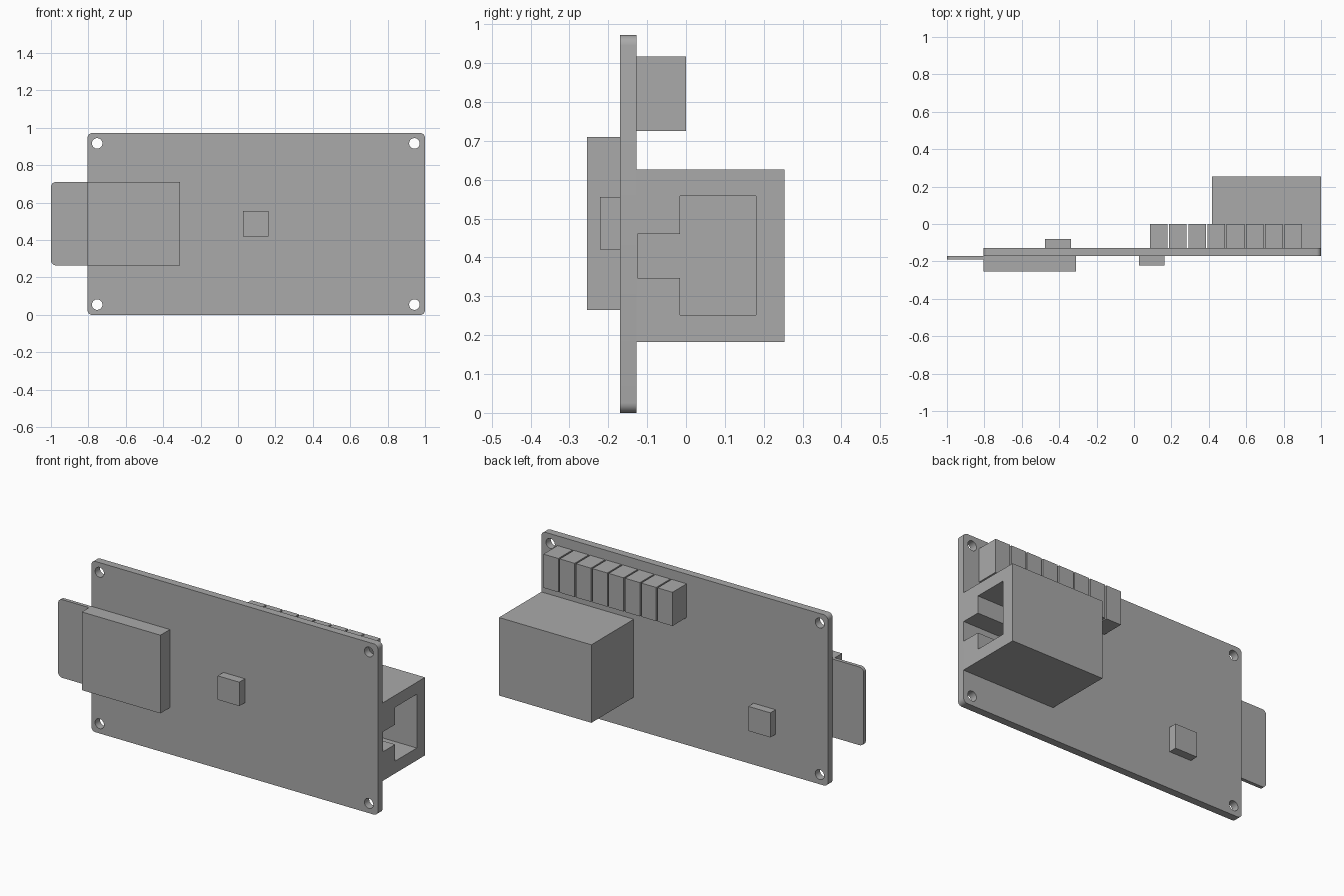
import bpy, bmesh
from mathutils import Matrix, Vector

cube = bpy.data.objects.get("Cube")
if cube:
    bpy.data.objects.remove(cube, do_unlink=True)

GREY = (0.4, 0.4, 0.4, 1)
grey = bpy.data.materials.new("plain grey")
grey.use_nodes = True
grey.diffuse_color = GREY
grey.node_tree.nodes["Principled BSDF"].inputs["Base Color"].default_value = GREY

FRONT, BACK = -0.17, -0.127      # the two board surfaces
TOP = 0.972


def finish(name, bm):
    bmesh.ops.recalc_face_normals(bm, faces=bm.faces[:])
    mesh = bpy.data.meshes.new(name)
    bm.to_mesh(mesh)
    bm.free()
    mesh.materials.append(grey)
    obj = bpy.data.objects.new(name, mesh)
    bpy.context.collection.objects.link(obj)
    return obj


def box(name, x, y, z, radius=0, rounded=lambda x: True):
    """Box between limits; chosen edges running along y can be rounded."""
    bm = bmesh.new()
    size = Vector((x[1] - x[0], y[1] - y[0], z[1] - z[0]))
    mid = Vector((sum(x), sum(y), sum(z))) / 2
    bmesh.ops.create_cube(bm, size=1, matrix=Matrix.LocRotScale(mid, None, size))
    if radius:
        edges = [e for e in bm.edges
                 if abs(e.verts[0].co.y - e.verts[1].co.y) > size.y / 2 and rounded(e.verts[0].co.x)]
        bmesh.ops.bevel(bm, geom=edges, offset=radius, segments=6, profile=0.5, affect='EDGES')
    return finish(name, bm)


def cut(obj, cutter):
    """Subtract the cutter, bake the result and discard the cutter."""
    mod = obj.modifiers.new("cut", 'BOOLEAN')
    mod.operation, mod.solver, mod.object = 'DIFFERENCE', 'EXACT', cutter
    graph = bpy.context.evaluated_depsgraph_get()
    baked = bpy.data.meshes.new_from_object(obj.evaluated_get(graph))
    obj.modifiers.clear()
    obj.data = baked
    bpy.data.objects.remove(cutter, do_unlink=True)


# Circuit board with four mounting holes
board = box("circuit_board", (-0.805, 1), (FRONT, BACK), (0, TOP), 0.026)
bm = bmesh.new()
for x in (-0.753, 0.943):
    for z in (0.055, TOP - 0.055):
        place = Matrix.Translation((x, (FRONT + BACK) / 2, z)) @ Matrix.Rotation(1.5708, 4, 'X')
        bmesh.ops.create_cone(bm, cap_ends=True, segments=32, radius1=0.028, radius2=0.028,
                              depth=0.2, matrix=place)
cut(board, finish("hole_cutter", bm))

# Memory card and its holder
box("card_holder", (-0.805, -0.31), (-0.255, FRONT), (0.265, 0.71))
card = box("memory_card", (-1, -0.805), (-0.19, FRONT), (0.265, 0.71), 0.026, lambda x: x < -0.9)

# Chips on both faces
box("front_chip", (0.027, 0.163), (-0.221, FRONT), (0.42, 0.556))
box("back_chip", (-0.475, -0.337), (BACK, -0.08), (0.21, 0.35))

# Row of terminal blocks
for i in range(8):
    x = 0.085 + i * 0.1027
    box(f"terminal_block_{i + 1}", (x, x + 0.094), (BACK, 0), (0.725, 0.917))

# Cable socket with a stepped opening in its end
socket = box("cable_socket", (0.418, 1), (BACK, 0.254), (0.182, 0.626))
outline = [(-0.125, 0.347), (-0.015, 0.347), (-0.015, 0.252), (0.18, 0.252),
           (0.18, 0.558), (-0.015, 0.558), (-0.015, 0.46), (-0.125, 0.46)]
bm = bmesh.new()
inner, outer = [[bm.verts.new((x, y, z)) for y, z in outline] for x in (0.55, 1.1)]
bm.faces.new(inner)
bm.faces.new(outer)
for i in range(len(outline)):
    bm.faces.new((inner[i - 1], inner[i], outer[i], outer[i - 1]))
cut(socket, finish("opening_cutter", bm))

# Keep flat faces crisp, smooth only the hole walls and rounded corners
bpy.ops.object.select_all(action='DESELECT')
for obj in (board, card):
    obj.select_set(True)
    bpy.context.view_layer.objects.active = obj
bpy.ops.object.shade_smooth_by_angle()
